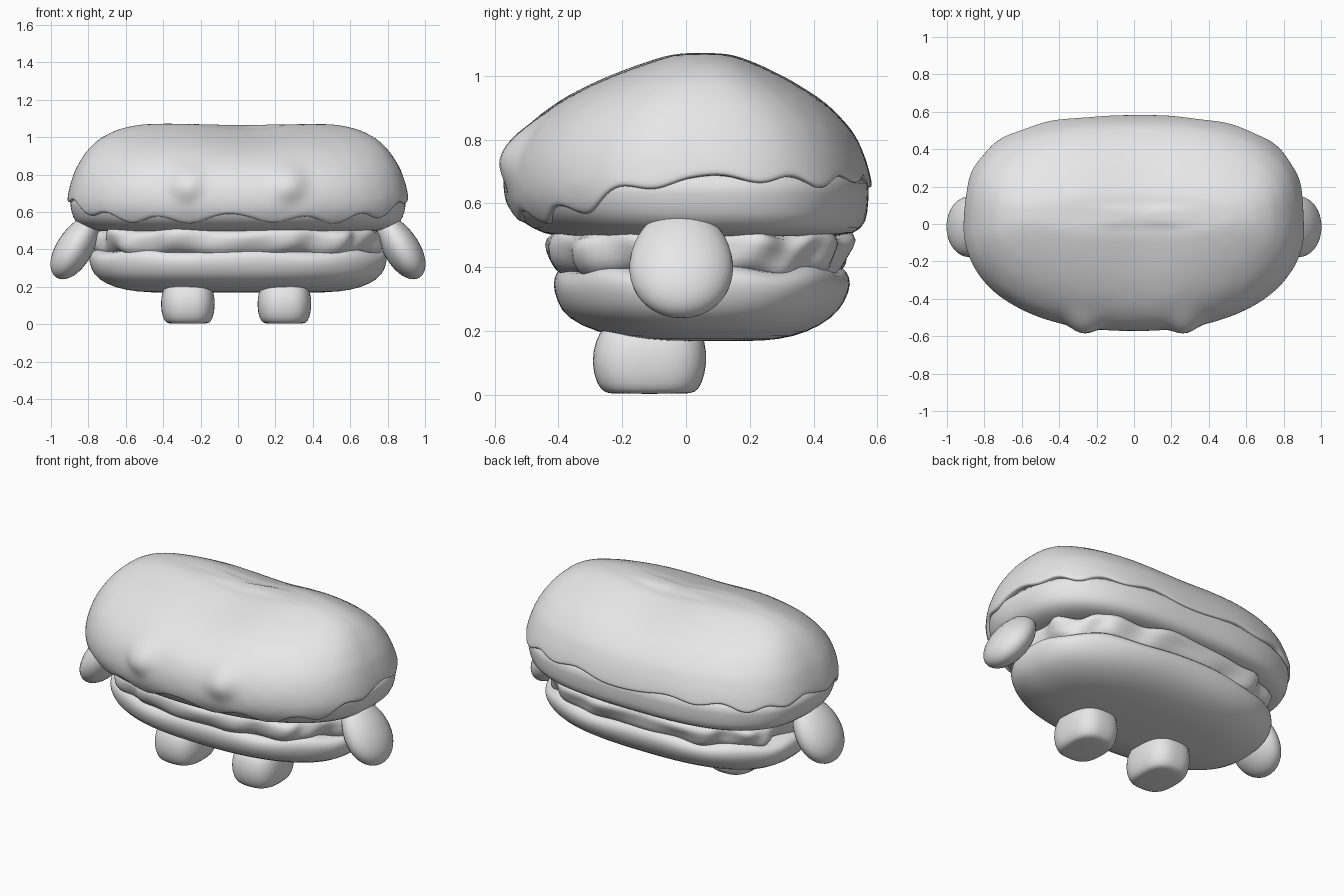
import bpy, bmesh, math
from math import sin, cos, pi, exp

cube = bpy.data.objects.get("Cube")
if cube:
    bpy.data.objects.remove(cube)

GREY = (0.8, 0.8, 0.8, 1)
mat = bpy.data.materials.new("plain grey")
mat.use_nodes = True
mat.diffuse_color = GREY
mat.node_tree.nodes["Principled BSDF"].inputs["Base Color"].default_value = GREY


def finish(bm, name, subsurf=1):
    bmesh.ops.recalc_face_normals(bm, faces=bm.faces)
    mesh = bpy.data.meshes.new(name)
    bm.to_mesh(mesh)
    bm.free()
    mesh.materials.append(mat)
    mesh.polygons.foreach_set("use_smooth", [True] * len(mesh.polygons))
    obj = bpy.data.objects.new(name, mesh)
    bpy.context.collection.objects.link(obj)
    if subsurf:
        obj.modifiers.new("Smooth", "SUBSURF").levels = subsurf
        obj.modifiers["Smooth"].render_levels = subsurf
    return obj


def ring_point(row, t, front_power=2.25, back_power=2.8, scale=1.0):
    """Point on a rounded oval given by (z, half width, front y, back y)."""
    z, hx, front, back = row
    c, s = cos(t), sin(t)
    e = 2 / (back_power if s > 0 else front_power)
    x = scale * hx * math.copysign(abs(c) ** e, c)
    y = (front + back) / 2 + scale * (back - front) / 2 * math.copysign(abs(s) ** e, s)
    return x, y, z


def loft(name, rows, point, seg=80):
    """Skin stacked rings; point(row, t) places each vertex."""
    bm = bmesh.new()
    rings = [[bm.verts.new(point(r, 2 * pi * i / seg)) for i in range(seg)] for r in rows]
    for a, b in zip(rings, rings[1:]):
        for i in range(seg):
            j = (i + 1) % seg
            bm.faces.new((a[i], a[j], b[j], b[i]))
    bm.faces.new(rings[0][::-1])
    bm.faces.new(rings[-1])
    return finish(bm, name)


# Upper bun outline: z, half width, front y, back y
BUN = [(0.49, 0.72, -0.40, 0.46), (0.505, 0.82, -0.45, 0.54), (0.54, 0.885, -0.53, 0.575),
       (0.60, 0.905, -0.565, 0.58), (0.66, 0.915, -0.575, 0.585), (0.74, 0.90, -0.565, 0.565),
       (0.83, 0.87, -0.52, 0.525), (0.92, 0.815, -0.42, 0.445), (0.99, 0.745, -0.29, 0.335),
       (1.04, 0.65, -0.16, 0.235), (1.068, 0.53, -0.07, 0.16), (1.074, 0.35, -0.02, 0.10)]


def bun_row(v):
    i = min(int(v), len(BUN) - 2)
    f = v - i
    return tuple(a + (b - a) * f for a, b in zip(BUN[i], BUN[i + 1]))


def index_at(z):
    for i in range(len(BUN) - 1):
        if z <= BUN[i + 1][0]:
            return i + (z - BUN[i][0]) / (BUN[i + 1][0] - BUN[i][0])
    return len(BUN) - 1


def drip_edge(t):
    # low at the front, higher round the sides and back
    rise = 1 / (1 + exp(-12 * (sin(t) + 0.42)))
    return 0.56 + 0.11 * rise + (0.024 - 0.008 * rise) * sin(15 * t + 0.6) + 0.008 * sin(7 * t)


def icing_point(row, t):
    k, scale = row
    start = index_at(drip_edge(t))
    x, y, z = ring_point(bun_row(start + (len(BUN) - 1 - start) * k), t, scale=scale)
    sag = 0.028 * exp(-((x - 0.05) / 0.22) ** 2) * max(0, min(1, (z - 0.8) / 0.25))
    # two soft eye bulges pushed out of the front
    if y < -0.3:
        y -= 0.045 * exp(-(((abs(x) - 0.275) / 0.075) ** 2 + ((z - 0.755) / 0.085) ** 2) ** 2)
    return x, y, z - sag


icing_rows = [(0, 0.95), (0, 0.99), (0.015, 1.0)] + [(k / 16, 1.0) for k in range(1, 17)]
loft("icing", icing_rows, icing_point, 112)
loft("upper_bun", BUN[:6], lambda r, t: ring_point(r, t, scale=0.985))


# Lumpy filling between the buns
def filling_point(row, t):
    z = row[0]
    lump = 0.975 + 0.025 * sin(11 * t + 9 * z) + 0.02 * sin(17 * t - 20 * z)
    x, y, _ = ring_point(row, t, 2.4, 2.7, lump)
    return x, y, z + 0.012 * sin(9 * t)


FILLING = [(0.34, 0.66, -0.34, 0.42), (0.38, 0.76, -0.41, 0.50), (0.42, 0.775, -0.44, 0.51),
           (0.46, 0.78, -0.45, 0.53), (0.50, 0.785, -0.45, 0.54), (0.53, 0.70, -0.38, 0.45)]
loft("filling", FILLING, filling_point)


# Lower bun with a softly wavy rim
def lower_point(row, t):
    x, y, z = ring_point(row, t, 2.35, 2.6)
    wave = max(0, (z - 0.25) / 0.15)
    return x, y, z + 0.010 * wave * sin(8 * t + 1)


LOWER = [(0.168, 0.40, -0.08, 0.20), (0.172, 0.54, -0.16, 0.29), (0.195, 0.66, -0.28, 0.38),
         (0.24, 0.75, -0.375, 0.46), (0.29, 0.785, -0.405, 0.50), (0.345, 0.80, -0.42, 0.52),
         (0.38, 0.79, -0.405, 0.505), (0.40, 0.74, -0.38, 0.48), (0.41, 0.60, -0.28, 0.36)]
loft("lower_bun", LOWER, lower_point)


def arm(name, centre, size, tilt, taper):
    """Ellipsoid, narrowed towards its top and tilted in the front plane."""
    bm = bmesh.new()
    bmesh.ops.create_uvsphere(bm, u_segments=32, v_segments=20, radius=1)
    for v in bm.verts:
        x, y, z = v.co
        k = 1 - taper * z
        x, y, z = x * size[0] * k, y * size[1] * k, z * size[2]
        v.co = (centre[0] + x * cos(tilt) + z * sin(tilt), centre[1] + y,
                centre[2] - x * sin(tilt) + z * cos(tilt))
    finish(bm, name, 0)


# Mirrored arms and legs
LEG = [(0.003, 0.095, -0.23, 0.0), (0.006, 0.115, -0.255, 0.028), (0.03, 0.135, -0.28, 0.05),
       (0.10, 0.147, -0.298, 0.068), (0.17, 0.140, -0.285, 0.060), (0.215, 0.118, -0.26, 0.04),
       (0.232, 0.06, -0.20, -0.02)]
for side, label in ((1, "left"), (-1, "right")):
    arm(label + "_arm", (side * 0.868, -0.015, 0.415), (0.096, 0.162, 0.195), -side * 0.55, 0.1)

    def leg_point(row, t):
        x, y, z = ring_point(row, t, 2.7, 2.7)
        return x + side * 0.258 - 0.01, y, z

    loft(label + "_leg", LEG, leg_point, 32)
